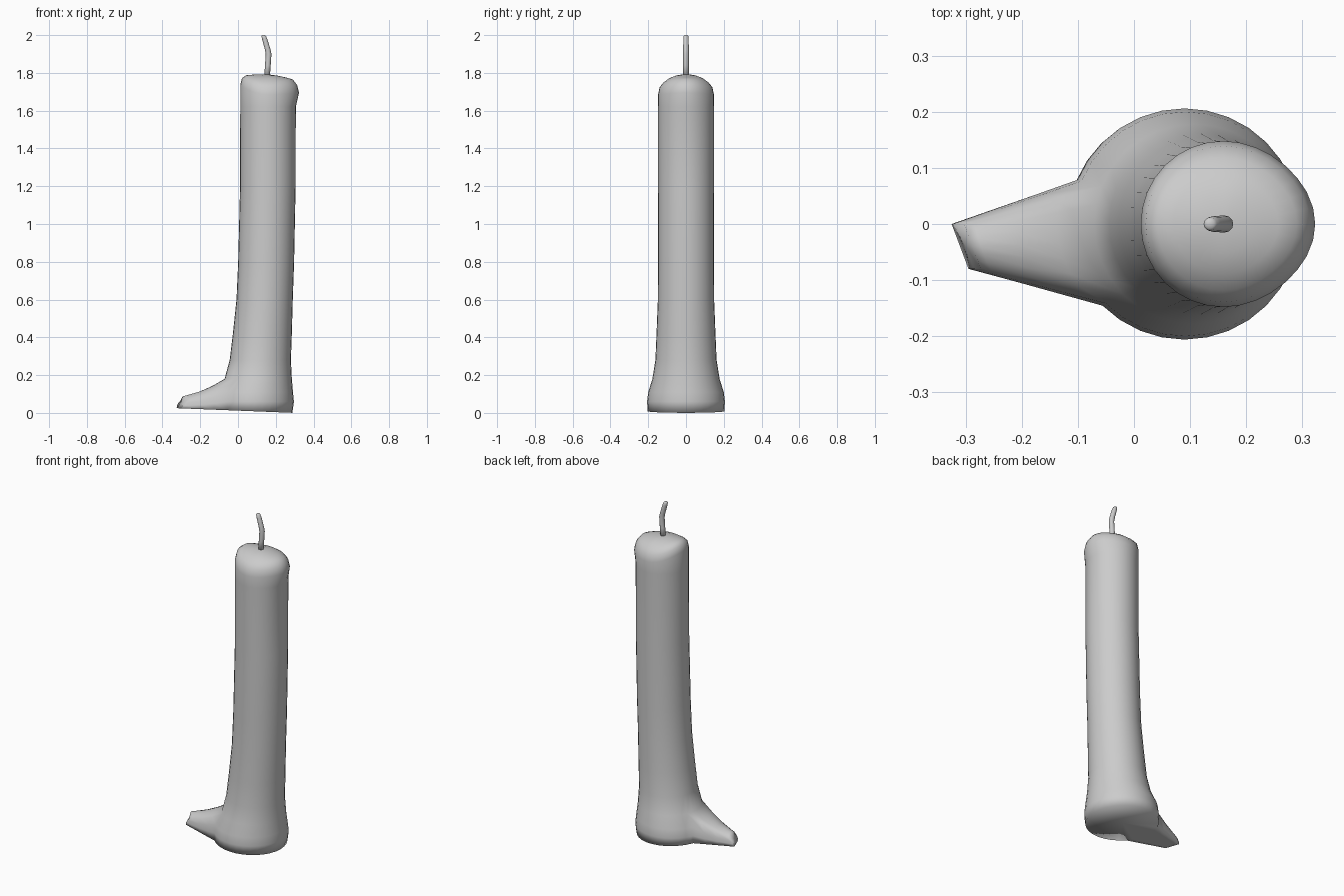
import bpy, bmesh
from math import cos, sin, tau
from mathutils import Vector

if "Cube" in bpy.data.objects:
    bpy.data.objects.remove(bpy.data.objects["Cube"])


def grid(bm, rings, skip=lambda k, i: False):
    """Loft rings of points into quads; returns the vertex rings."""
    vs = [[bm.verts.new(p) for p in r] for r in rings]
    n = len(vs[0])
    for k in range(len(vs) - 1):
        for i in range(n):
            if not skip(k, i):
                j = (i + 1) % n
                bm.faces.new((vs[k][i], vs[k][j], vs[k + 1][j], vs[k + 1][i]))
    return vs


def fan(bm, ring, point):
    c = bm.verts.new(point)
    for i in range(len(ring)):
        bm.faces.new((ring[i], ring[(i + 1) % len(ring)], c))


def finish(bm, name):
    bmesh.ops.recalc_face_normals(bm, faces=bm.faces)
    me = bpy.data.meshes.new(name)
    bm.to_mesh(me)
    bm.free()
    for p in me.polygons:
        p.use_smooth = True
    ob = bpy.data.objects.new(name, me)
    bpy.context.collection.objects.link(ob)


def base_z(x):
    return 0.012 - 0.04 * x


N = 32
angles = [tau * i / N for i in range(N)]

# wax body: z, centre x, radius
body = [(0, .085, .203), (.06, .09, .206), (.11, .091, .2), (.18, .107, .178),
        (.28, .118, .162), (.42, .129, .156), (.6, .141, .149), (.8, .149, .148),
        (1.2, .158, .147), (1.62, .159, .147)]
rings = []
for k, (z, cx, r) in enumerate(body):
    ring = []
    for a in angles:
        x = cx + r * cos(a)
        ring.append((x, r * sin(a), base_z(x) if k == 0 else z))
    rings.append(ring)

# melted top: scale, side z, left z, right z
top = [(1, 1.685, 1.735, 1.695), (.94, 1.725, 1.772, 1.735), (.8, 1.75, 1.787, 1.765),
       (.6, 1.772, 1.79, 1.775), (.35, 1.786, 1.792, 1.784)]
for s, zs, zl, zr in top:
    ring = []
    for a in angles:
        c = cos(a)
        bulge = .017 * max(c, 0) ** 3
        z = zs + ((zr if c > 0 else zl) - zs) * c * c
        ring.append((.159 + s * (.147 * c + bulge), s * .148 * sin(a), z))
    rings.append(ring)

A, B, H = 14, 20, 3          # columns and rows the drip grows from
bm = bmesh.new()
vs = grid(bm, rings, lambda k, i: k < H and A <= i < B)
fan(bm, vs[0], (.085, 0, base_z(.085)))
fan(bm, vs[-1], (.157, 0, 1.793))

# wax drip running out at the foot
edge = ([(0, i) for i in range(A, B + 1)] + [(k, B) for k in range(1, H)] +
        [(H, i) for i in range(B, A - 1, -1)] + [(k, A) for k in range(H - 1, 0, -1)])
loops = [[vs[k][i] for k, i in edge]]
for f in (.3, .6, .93, 1):
    loop = []
    for (k, i), v in zip(edge, loops[0]):
        t, h = (i - A) / (B - A), k / H
        p = Vector((-.325, 0, 0)).lerp(Vector((-.295, -.08, 0)), t)
        p.x += .022 * h * h
        p.z = base_z(p.x) + .066 * h * (1 - .35 * (2 * t - 1) ** 2)
        q = v.co.lerp(p, f)
        q.z -= .05 * f * (1 - f) * h
        loop.append(bm.verts.new(q))
    loops.append(loop)
m = len(edge)
for a, b in zip(loops, loops[1:]):
    for i in range(m):
        j = (i + 1) % m
        bm.faces.new((a[i], a[j], b[j], b[i]))
mid = sum((v.co for v in loops[-1]), Vector()) / m
fan(bm, loops[-1], mid)
finish(bm, "wax_candle")

# bent wick: z, centre x, radius
wick = [(1.77, .153, .015), (1.84, .158, .015), (1.9, .162, .015), (1.925, .157, .015),
        (1.98, .141, .014), (1.995, .136, .012), (2.0, .135, .008)]
bm = bmesh.new()
vs = grid(bm, [[(cx + r * cos(tau * i / 12), r * sin(tau * i / 12), z) for i in range(12)]
               for z, cx, r in wick])
fan(bm, vs[0], (.153, 0, 1.77))
fan(bm, vs[-1], (.135, 0, 2.0))
finish(bm, "wick")
